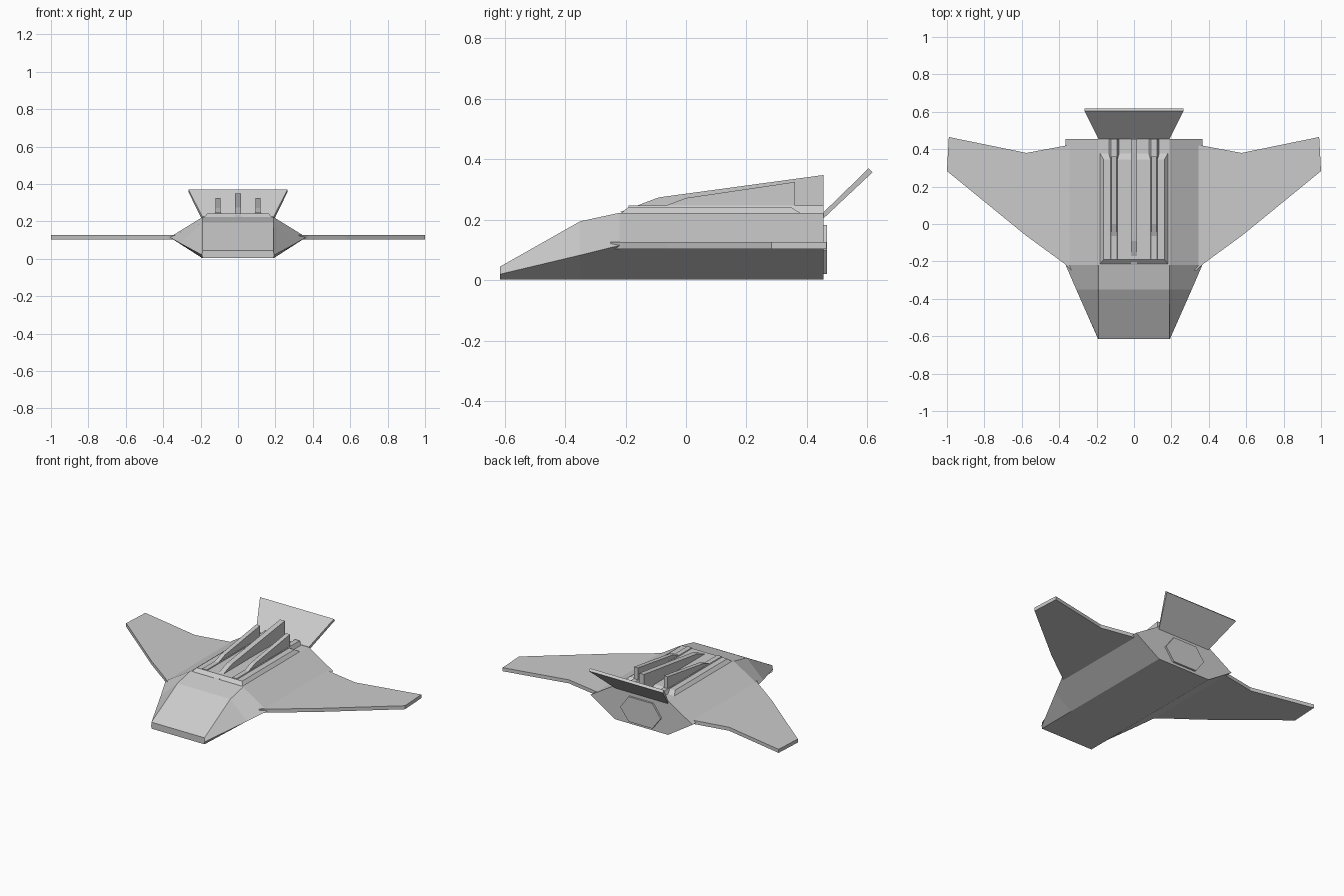
import bpy, bmesh

if "Cube" in bpy.data.objects:
    bpy.data.objects.remove(bpy.data.objects["Cube"])


def make(name, verts, faces):
    """Create a flat shaded mesh object with consistent normals."""
    mesh = bpy.data.meshes.new(name)
    mesh.from_pydata(verts, [], faces)
    bm = bmesh.new()
    bm.from_mesh(mesh)
    bmesh.ops.recalc_face_normals(bm, faces=bm.faces)
    bm.to_mesh(mesh)
    bm.free()
    obj = bpy.data.objects.new(name, mesh)
    bpy.context.collection.objects.link(obj)
    return obj


def loft(name, rings):
    """Skin a list of equally sized rings and cap both ends."""
    n = len(rings[0])
    verts = [p for ring in rings for p in ring]
    faces = [list(range(n)), list(range(len(verts) - n, len(verts)))]
    for r in range(len(rings) - 1):
        a, b = r * n, (r + 1) * n
        for i in range(n):
            j = (i + 1) % n
            faces.append([a + i, a + j, b + j, b + i])
    return make(name, verts, faces)


def fin(name, x, half, profile):
    """Vertical plate from a side (y, z) profile."""
    return loft(name, [[(x + s * half, y, z) for y, z in profile] for s in (-1, 1)])


# Fuselage: hexagonal section lofted along y (y, mid half-width, mid z, top z)
def hex_section(y, mid_w, mid_z, top_z, w=0.19, low_z=0.003):
    right = [(w, low_z), (mid_w, mid_z), (w, top_z)]
    pts = right + [(-x, z) for x, z in reversed(right)]
    return [(x, y, z) for x, z in pts]


loft("fuselage", [hex_section(*s) for s in (
    (-0.615, 0.192, 0.02, 0.045),
    (-0.35, 0.309, 0.083, 0.195),
    (-0.22, 0.365, 0.115, 0.223),
    (0.455, 0.365, 0.115, 0.223))])

# Raised back deck with chamfered edges
loft("back_deck", [
    [(-0.188, -0.222, 0.215), (0.188, -0.222, 0.215), (0.188, 0.39, 0.215), (-0.188, 0.39, 0.215)],
    [(-0.163, -0.19, 0.243), (0.163, -0.19, 0.243), (0.163, 0.345, 0.243), (-0.163, 0.345, 0.243)]])

# Swept wings
wing = [(0.2, -0.22), (0.33, -0.25), (0.375, -0.21), (0.58, -0.06), (1.0, 0.283),
        (0.99, 0.465), (0.575, 0.38), (0.36, 0.42), (0.2, 0.42)]
for side, s in (("left", -1), ("right", 1)):
    loft(side + "_wing", [[(s * x, y, z) for x, y in wing] for z in (0.104, 0.127)])

# Centre fin, side fins and the hexagonal tubes beneath them
fin("centre_fin", 0, 0.017, [(-0.22, 0.225), (-0.09, 0.274), (0.455, 0.348), (0.455, 0.21)])
tube = [(0.028, 0), (0.016, 0.025), (-0.016, 0.025), (-0.028, 0), (-0.016, -0.025), (0.016, -0.025)]
for side, s in (("left", -1), ("right", 1)):
    x = s * 0.107
    fin(side + "_fin", x, 0.014, [(-0.08, 0.242), (0.0, 0.272), (0.36, 0.325), (0.36, 0.22)])
    loft(side + "_tube", [[(x + dx, y, 0.223 + dz) for dx, dz in tube] for y in (-0.19, 0.455)])

# Slanted tail panel
loft("tail_panel", [
    [(-0.19, 0.455, 0.225), (0.19, 0.455, 0.225), (0.265, 0.604, 0.37), (-0.265, 0.604, 0.37)],
    [(-0.19, 0.455, 0.205), (0.19, 0.455, 0.205), (0.265, 0.617, 0.357), (-0.265, 0.617, 0.357)]])

# Engine plate on the rear face
hexagon = [(0.145, 0.1), (0.085, 0.182), (-0.085, 0.182), (-0.145, 0.1), (-0.085, 0.02), (0.085, 0.02)]
loft("engine_plate", [[(x, y, z) for x, z in hexagon] for y in (0.45, 0.467)])
